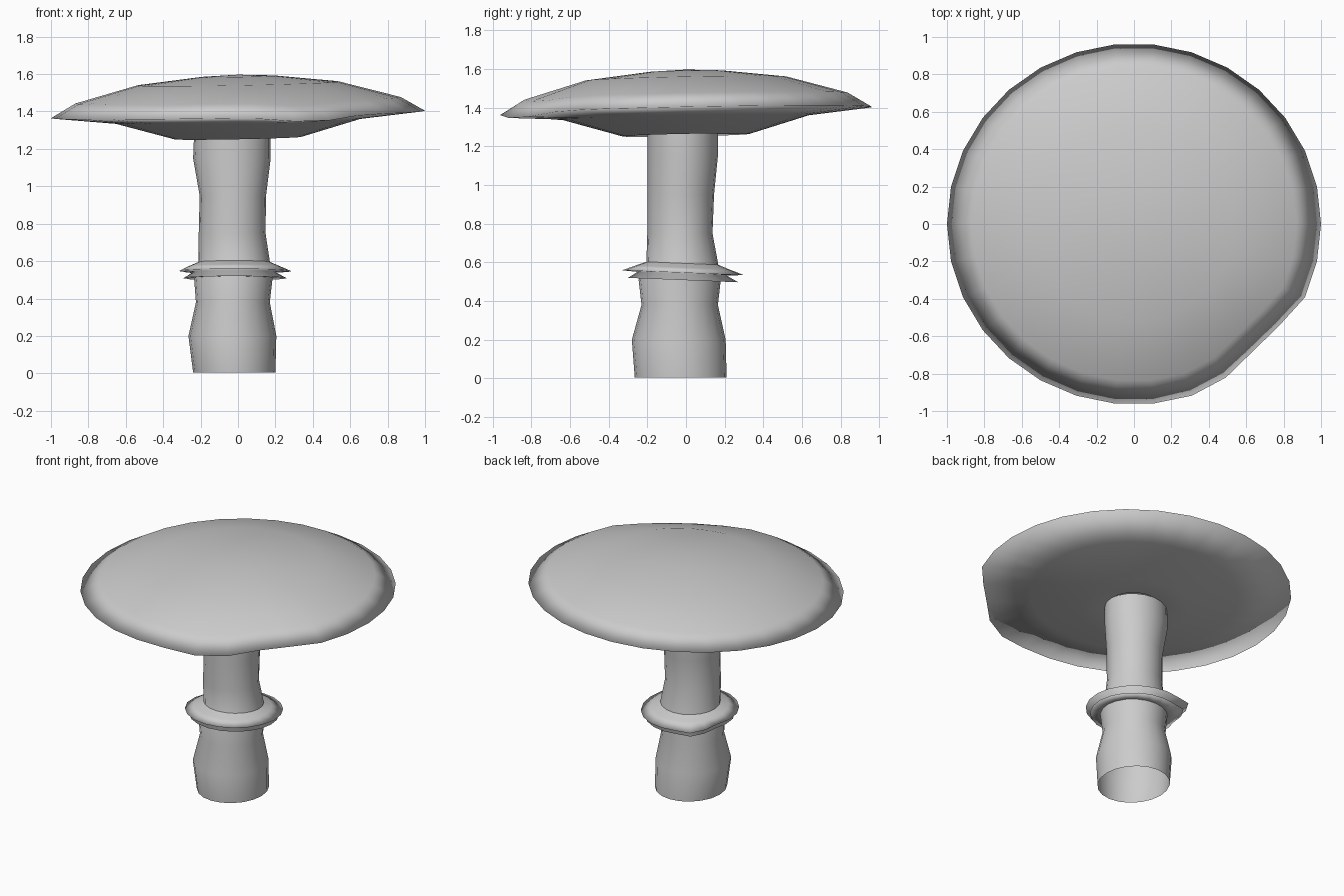
import bpy, bmesh
from math import sin, cos, radians, pi, exp

if "Cube" in bpy.data.objects:
    bpy.data.objects.remove(bpy.data.objects["Cube"])


def loft(name, rings, cap_first=None):
    """Skin a list of equal-length point rings; optional centre point closes the first ring."""
    bm = bmesh.new()
    loops = [[bm.verts.new(p) for p in ring] for ring in rings]
    n = len(loops[0])
    for lo, hi in zip(loops, loops[1:]):
        for i in range(n):
            j = (i + 1) % n
            bm.faces.new((lo[i], lo[j], hi[j], hi[i]))
    if cap_first:
        tip = bm.verts.new(cap_first)
        for i in range(n):
            bm.faces.new((loops[0][(i + 1) % n], loops[0][i], tip))
    bmesh.ops.recalc_face_normals(bm, faces=bm.faces)
    for f in bm.faces:
        f.smooth = True
    mesh = bpy.data.meshes.new(name)
    bm.to_mesh(mesh)
    bm.free()
    obj = bpy.data.objects.new(name, mesh)
    bpy.context.collection.objects.link(obj)
    return obj


def bump(a, centre, width):
    d = (a - radians(centre) + pi) % (2 * pi) - pi
    return exp(-(d / radians(width)) ** 2)


# Cap: slightly tilted lens with a flattened bite on the front right rim
def cap_ring(r, z, n=30):
    pts = []
    weight = max(0, (r - 0.6) / 0.4)
    for i in range(n):
        a = 2 * pi * i / n
        x, y = r * cos(a), 0.965 * r * sin(a)
        d = 0.697 * x - 0.717 * y
        limit = 0.931 * (r if r > 0.8 else 1)
        if d > limit:
            x, y = x * limit / d, y * limit / d
        droop = 0.03 * weight * bump(a, -66, 14)
        pts.append((x, y, z + 0.02 * x + 0.02 * y - droop))
    return pts


cap_profile = [(0.2, 1.588), (0.54, 1.55), (0.87, 1.46), (1.0, 1.384),
               (0.66, 1.349), (0.34, 1.258), (0.17, 1.272)]
loft("cap", [cap_ring(r, z) for r, z in cap_profile], (0, 0, 1.597))


# Stem: open tube, each section is z, x min, x max, y min, y max
def section(z, x0, x1, y0, y1, tilt=0, wave=False, n=20):
    pts = []
    for i in range(n):
        a = 2 * pi * i / n
        k = 1 + (0.12 * bump(a, 130, 14) - 0.07 * bump(a, 165, 16) if wave else 0)
        x = (x0 + x1) / 2 + (x1 - x0) / 2 * cos(a) * k
        y = (y0 + y1) / 2 + (y1 - y0) / 2 * sin(a) * k
        pts.append((x, y, z + tilt * y))
    return pts


stem = [(0.005, -0.24, 0.20, -0.265, 0.21), (0.20, -0.265, 0.205, -0.28, 0.205),
        (0.38, -0.225, 0.17, -0.23, 0.165), (0.51, -0.235, 0.185, -0.245, 0.18),
        (0.60, -0.21, 0.17, -0.205, 0.165), (0.75, -0.21, 0.147, -0.20, 0.137),
        (0.95, -0.205, 0.15, -0.20, 0.145), (1.15, -0.24, 0.175, -0.20, 0.165),
        (1.275, -0.235, 0.175, -0.20, 0.165)]
loft("stem", [section(*s) for s in stem])

# Skirt: two stacked flared lips around the stem
skirt = [(0.595, -0.21, 0.17, -0.205, 0.165, -0.04, False),
         (0.574, -0.26, 0.22, -0.26, 0.22, -0.04, False),
         (0.546, -0.325, 0.285, -0.33, 0.30, -0.04, True),
         (0.541, -0.24, 0.20, -0.25, 0.21, -0.04, False),
         (0.508, -0.30, 0.26, -0.30, 0.27, -0.04, True),
         (0.510, -0.235, 0.185, -0.24, 0.18, -0.04, False)]
loft("skirt", [section(*s) for s in skirt])
